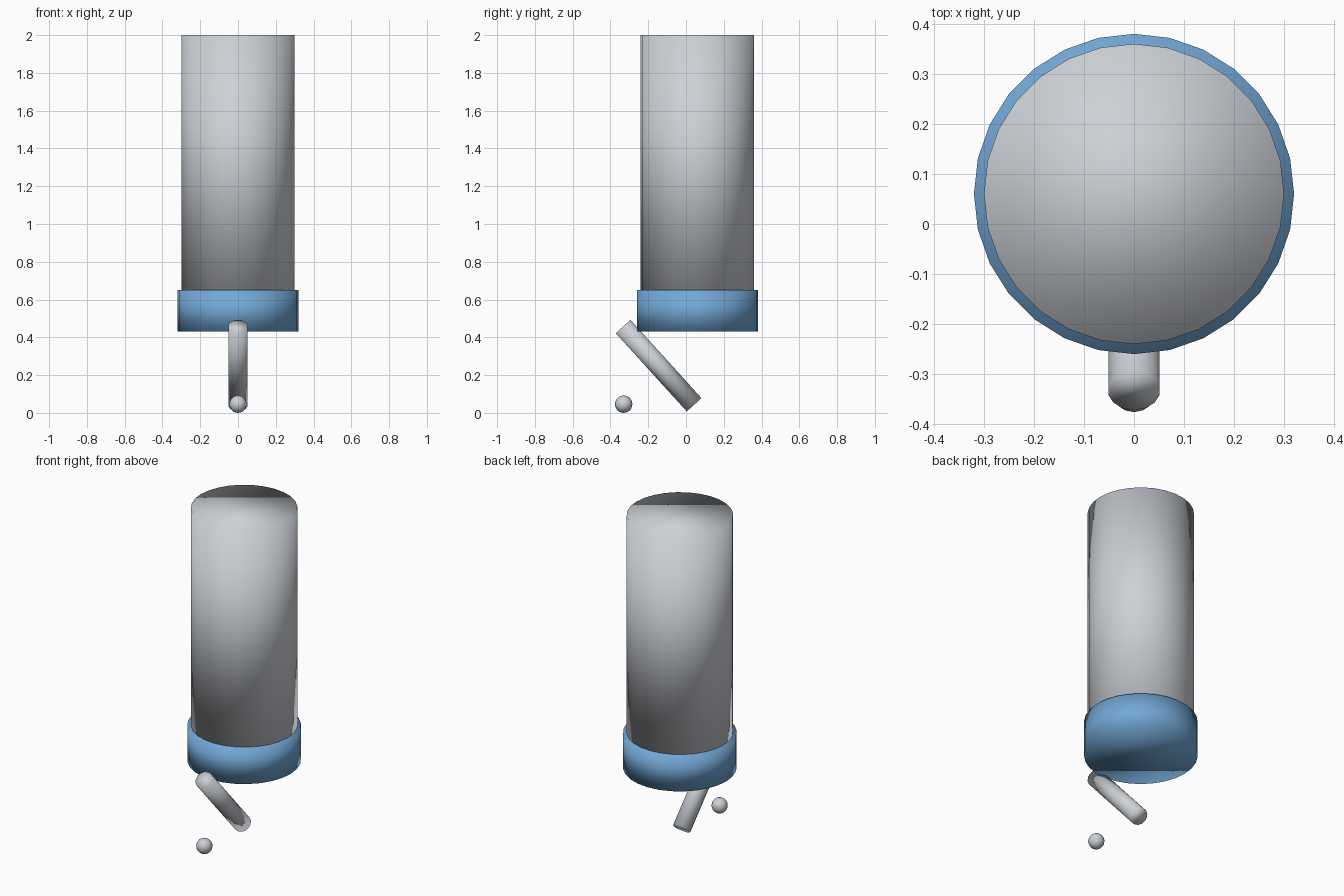
import bpy
from mathutils import Vector

cube = bpy.data.objects.get("Cube")
if cube:
    bpy.data.objects.remove(cube, do_unlink=True)


def make_material(name, rgb):
    mat = bpy.data.materials.new(name)
    mat.use_nodes = True
    colour = (*rgb, 1.0)
    mat.diffuse_color = colour
    mat.node_tree.nodes["Principled BSDF"].inputs["Base Color"].default_value = colour
    return mat


def finish(name, mat):
    # The whole surface is smooth, end faces included
    obj = bpy.context.object
    obj.name = name
    obj.data.materials.append(mat)
    bpy.ops.object.shade_smooth()
    return obj


def rod(name, start, end, radius, sides, mat):
    # Closed cylinder running from one point to another
    start, end = Vector(start), Vector(end)
    axis = end - start
    tilt = axis.to_track_quat("Z", "Y").to_euler()
    bpy.ops.mesh.primitive_cylinder_add(
        vertices=sides, radius=radius, depth=axis.length,
        location=(start + end) / 2, rotation=tilt)
    return finish(name, mat)


grey = make_material("pale grey", (0.61, 0.64, 0.68))
blue = make_material("soft blue", (0.17, 0.39, 0.67))

BODY_Y = 0.06
SIDES = 28

# Upright reservoir and the wider cap below it
rod("bottle", (0, BODY_Y, 0.64), (0, BODY_Y, 2.0), 0.30, SIDES, grey)
rod("cap", (0, BODY_Y, 0.43), (0, BODY_Y, 0.65), 0.32, SIDES, blue)

# Slanted drinking spout
rod("spout", (0, 0.043, 0.043), (0, -0.333, 0.457), 0.0525, 14, grey)

# Loose ball in front of the spout
bpy.ops.mesh.primitive_uv_sphere_add(
    segments=16, ring_count=12, radius=0.046, location=(0, -0.33, 0.046))
finish("ball", grey)
